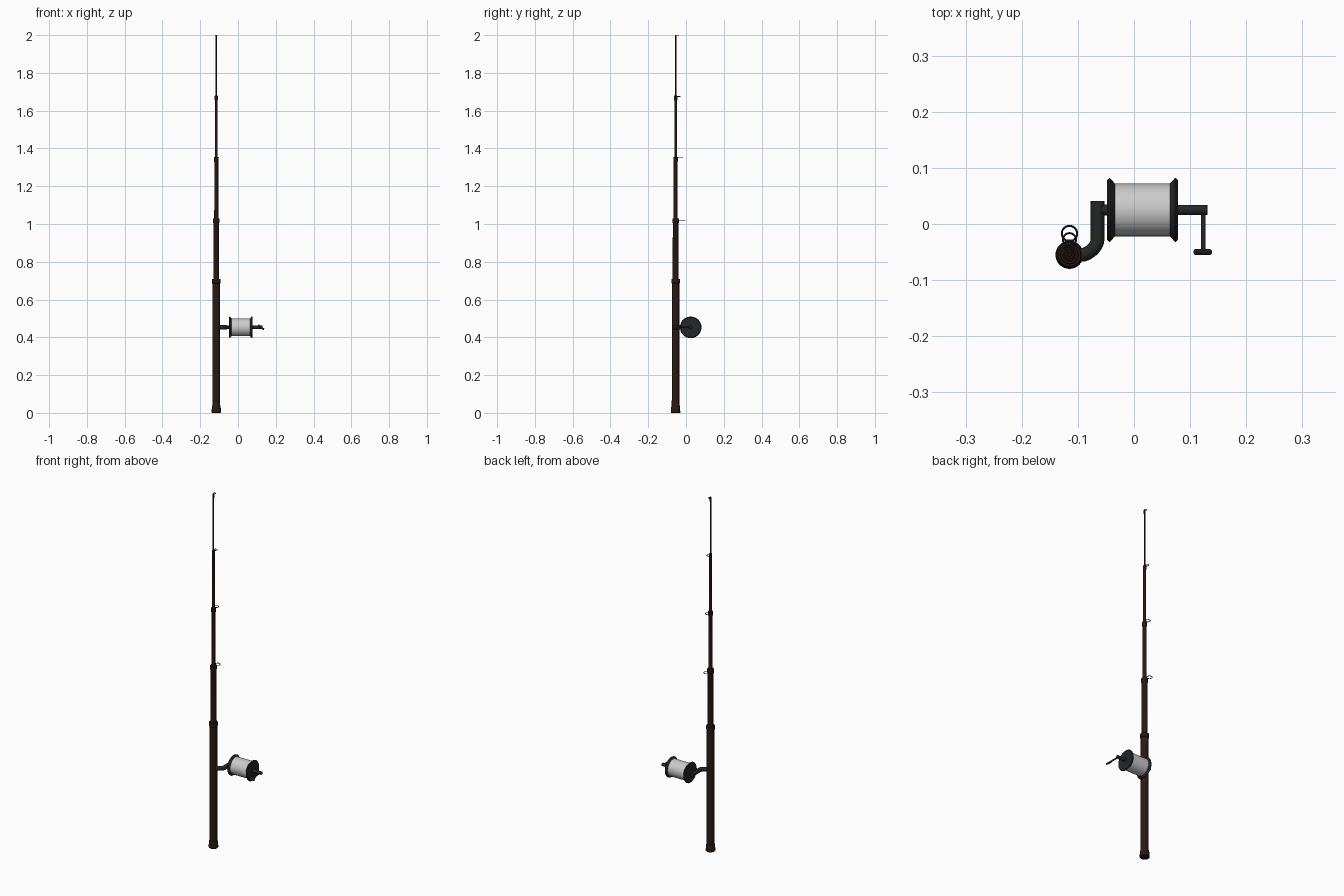
import bpy, math
from mathutils import Vector

if "Cube" in bpy.data.objects:
    bpy.data.objects.remove(bpy.data.objects["Cube"])

RX, RY = -0.115, -0.055      # rod axis
CY, CZ = 0.025, 0.453        # reel axis


def material(name, rgb):
    m = bpy.data.materials.new(name)
    m.diffuse_color = (*rgb, 1)
    m.use_nodes = True
    m.node_tree.nodes["Principled BSDF"].inputs["Base Color"].default_value = m.diffuse_color
    return m


WOOD = material("dark_wood", (0.022, 0.010, 0.007))
METAL = material("black_metal", (0.018, 0.019, 0.02))
LINE = material("white_line", (0.75, 0.75, 0.75))


def finish(ob, name, mat):
    ob.name = name
    ob.data.materials.append(mat)
    bpy.ops.object.select_all(action='DESELECT')
    ob.select_set(True)
    bpy.context.view_layer.objects.active = ob
    bpy.ops.object.shade_smooth_by_angle(angle=math.radians(35))
    return ob


def lathe(name, profile, origin, axis, mat, n=32):
    """Closed solid of revolution from (radius, distance) pairs along an axis."""
    q = Vector((0, 0, 1)).rotation_difference(Vector(axis))
    o = Vector(origin)
    verts = [o + q @ Vector((r * math.cos(2 * math.pi * i / n), r * math.sin(2 * math.pi * i / n), h))
             for r, h in profile for i in range(n)]
    k = len(profile)
    faces = [(j * n + i, j * n + (i + 1) % n, (j + 1) * n + (i + 1) % n, (j + 1) * n + i)
             for j in range(k - 1) for i in range(n)]
    faces += [tuple(reversed(range(n))), tuple(range((k - 1) * n, k * n))]
    me = bpy.data.meshes.new(name)
    me.from_pydata([tuple(v) for v in verts], [], faces)
    ob = bpy.data.objects.new(name, me)
    bpy.context.collection.objects.link(ob)
    return finish(ob, name, mat)


def rod_between(name, a, b, r, mat, bevel=0.0):
    a, b = Vector(a), Vector(b)
    L = (b - a).length
    prof = [(r - bevel, 0), (r, bevel), (r, L - bevel), (r - bevel, L)] if bevel else [(r, 0), (r, L)]
    return lathe(name, prof, a, (b - a).normalized(), mat, 20)


# telescoping rod sections, each ending in a slim collar
sections = [(0.0, 0.71, 0.0205), (0.69, 1.03, 0.0155), (1.01, 1.355, 0.0108),
            (1.34, 1.68, 0.0072), (1.66, 2.0, 0.004)]
for i, (z0, z1, r) in enumerate(sections):
    c = r + (0.0015 if i < 4 else 0.0005)
    lathe(f"rod_section_{i + 1}", [(r, z0), (r * 0.97, z1 - 0.026), (c, z1 - 0.023), (c, z1 - 0.002), (c - 0.002, z1)],
          (RX, RY, 0), (0, 0, 1), WOOD)

# butt cap
lathe("butt_cap", [(0.023, 0), (0.025, 0.003), (0.0235, 0.03), (0.0215, 0.04)], (RX, RY, 0), (0, 0, 1), WOOD)

# line guides: ring plus short foot
guides = [(1.02, 0.038, 0.0137), (1.35, 0.027, 0.0117), (1.675, 0.017, 0.009), (1.997, 0.009, 0.006)]
for i, (z, off, R) in enumerate(guides):
    bpy.ops.mesh.primitive_torus_add(location=(RX, RY + off, z), major_radius=R, minor_radius=0.0018,
                                     major_segments=28, minor_segments=8)
    finish(bpy.context.object, f"guide_ring_{i + 1}", METAL)
    rod_between(f"guide_foot_{i + 1}", (RX, RY, z), (RX, RY + off - R, z), 0.0018, METAL)

# curved reel arm
cu = bpy.data.curves.new("reel_arm", 'CURVE')
cu.dimensions = '3D'
cu.bevel_depth = 0.0122
cu.bevel_resolution = 4
cu.use_fill_caps = True
cu.resolution_u = 8
sp = cu.splines.new('BEZIER')
path = [((RX, RY, CZ), 0.01, (1, 0)), ((-0.092, RY, CZ), 0.008, (1, 0)),
        ((-0.065, -0.028, CZ), 0.014, (0, 1)), ((-0.065, 0.041, CZ), 0.01, (0, 1))]
sp.bezier_points.add(len(path) - 1)
for bp, (p, h, d) in zip(sp.bezier_points, path):
    d = Vector((d[0], d[1], 0)) * h
    bp.co = p
    bp.handle_left, bp.handle_right = Vector(p) - d, Vector(p) + d
tmp = bpy.data.objects.new("arm_curve", cu)
bpy.context.collection.objects.link(tmp)
bpy.context.view_layer.update()
me = bpy.data.meshes.new_from_object(tmp.evaluated_get(bpy.context.evaluated_depsgraph_get()))
bpy.data.objects.remove(tmp)
arm = bpy.data.objects.new("reel_arm", me)
bpy.context.collection.objects.link(arm)
finish(arm, "reel_arm", METAL)

# spool of line between two flanges
MID = 0.015
lathe("line_spool", [(0.047, -0.052), (0.047, 0.052)], (MID, CY, CZ), (1, 0, 0), LINE, 40)
for name, s in (("flange_left", -1), ("flange_right", 1)):
    lathe(name, [(0.047, 0.049), (0.057, 0.058), (0.0565, 0.060), (0.053, 0.063)],
          (MID, CY, CZ), (s, 0, 0), METAL, 40)

# axle, crank hub, crank bar and grip
rod_between("axle_left", (-0.065, CY, CZ), (-0.045, CY, CZ), 0.0095, METAL)
rod_between("axle_right", (0.076, CY, CZ), (0.131, CY, CZ), 0.0092, METAL, 0.001)
rod_between("crank_bar", (0.1235, CY, CZ), (0.1235, -0.050, CZ), 0.0042, METAL)
t = Vector((0.0150, 0, -0.0115))
g = Vector((0.1225, -0.050, CZ))
rod_between("crank_grip", g - t, g + t, 0.005, METAL, 0.002)
